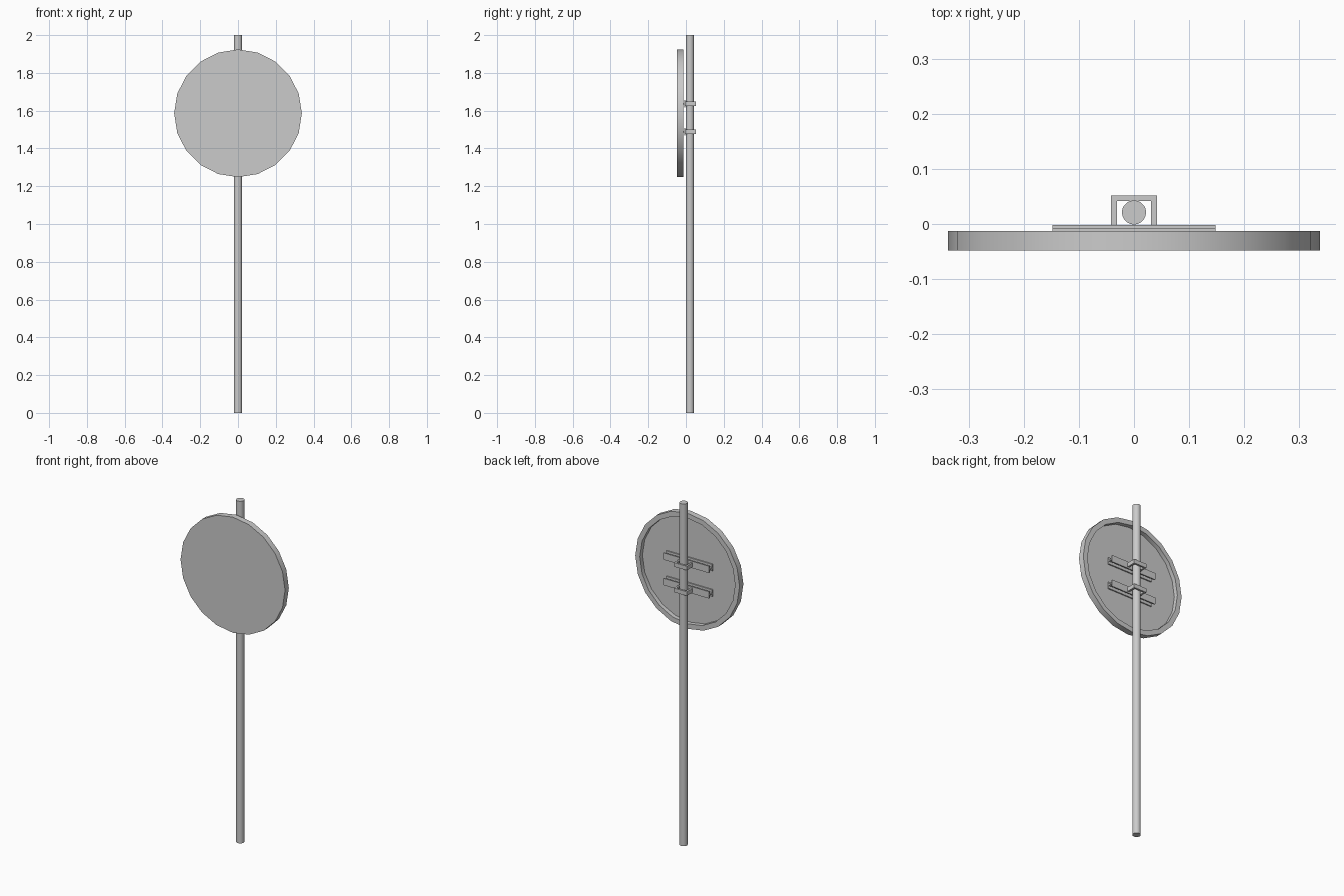
import bpy, bmesh, math

if "Cube" in bpy.data.objects:
    bpy.data.objects.remove(bpy.data.objects["Cube"])

def extruded(name, pts, to3d, a, b):
    """Prism from a 2D outline, running from a to b."""
    bm = bmesh.new()
    lo = [bm.verts.new(to3d(u, v, a)) for u, v in pts]
    hi = [bm.verts.new(to3d(u, v, b)) for u, v in pts]
    bm.faces.new(lo)
    bm.faces.new(hi[::-1])
    n = len(pts)
    for i in range(n):
        j = (i + 1) % n
        bm.faces.new((lo[i], hi[i], hi[j], lo[j]))
    return finish(name, bm)

def finish(name, bm):
    bmesh.ops.recalc_face_normals(bm, faces=bm.faces)
    me = bpy.data.meshes.new(name)
    bm.to_mesh(me)
    bm.free()
    ob = bpy.data.objects.new(name, me)
    bpy.context.collection.objects.link(ob)
    return ob

def smooth(ob):
    bpy.ops.object.select_all(action='DESELECT')
    ob.select_set(True)
    bpy.context.view_layer.objects.active = ob
    bpy.ops.object.shade_smooth_by_angle(angle=math.radians(35))

def circle(r, n, cu=0, cv=0):
    return [(cu + r * math.cos(2 * math.pi * i / n),
             cv + r * math.sin(2 * math.pi * i / n)) for i in range(n)]

# Pole
pole = extruded("pole", circle(0.022, 20, 0, 0.021), lambda u, v, t: (u, v, t), 0, 2)
smooth(pole)

# Sign dish: flat front, raised rim and recessed back
bm = bmesh.new()
rings = []
for r, y in [(0.338, -0.048), (0.338, -0.013), (0.309, -0.013), (0.309, -0.038)]:
    rings.append([bm.verts.new((u, y, v)) for u, v in circle(r, 20, 0, 1.586)])
bm.faces.new(rings[0])
bm.faces.new(rings[-1])
for p, q in zip(rings, rings[1:]):
    for i in range(20):
        j = (i + 1) % 20
        bm.faces.new((p[i], p[j], q[j], q[i]))
smooth(finish("sign_dish", bm))

# Rails with an I section, each held to the pole by a U clamp
half = [(-0.038, 0.02), (-0.031, 0.02), (-0.031, 0.004),
        (-0.009, 0.004), (-0.009, 0.02), (-0.002, 0.02)]
section = half + [(y, -z) for y, z in reversed(half)]
clamp = [(-0.042, -0.002), (-0.042, 0.052), (0.042, 0.052), (0.042, -0.002),
         (0.031, -0.002), (0.031, 0.042), (-0.031, 0.042), (-0.031, -0.002)]
for label, zc in (("upper", 1.637), ("lower", 1.488)):
    extruded(label + "_rail", section, lambda u, v, t: (t, u, zc + v), -0.148, 0.148)
    extruded(label + "_clamp", clamp, lambda u, v, t: (u, v, t), zc - 0.012, zc + 0.012)
